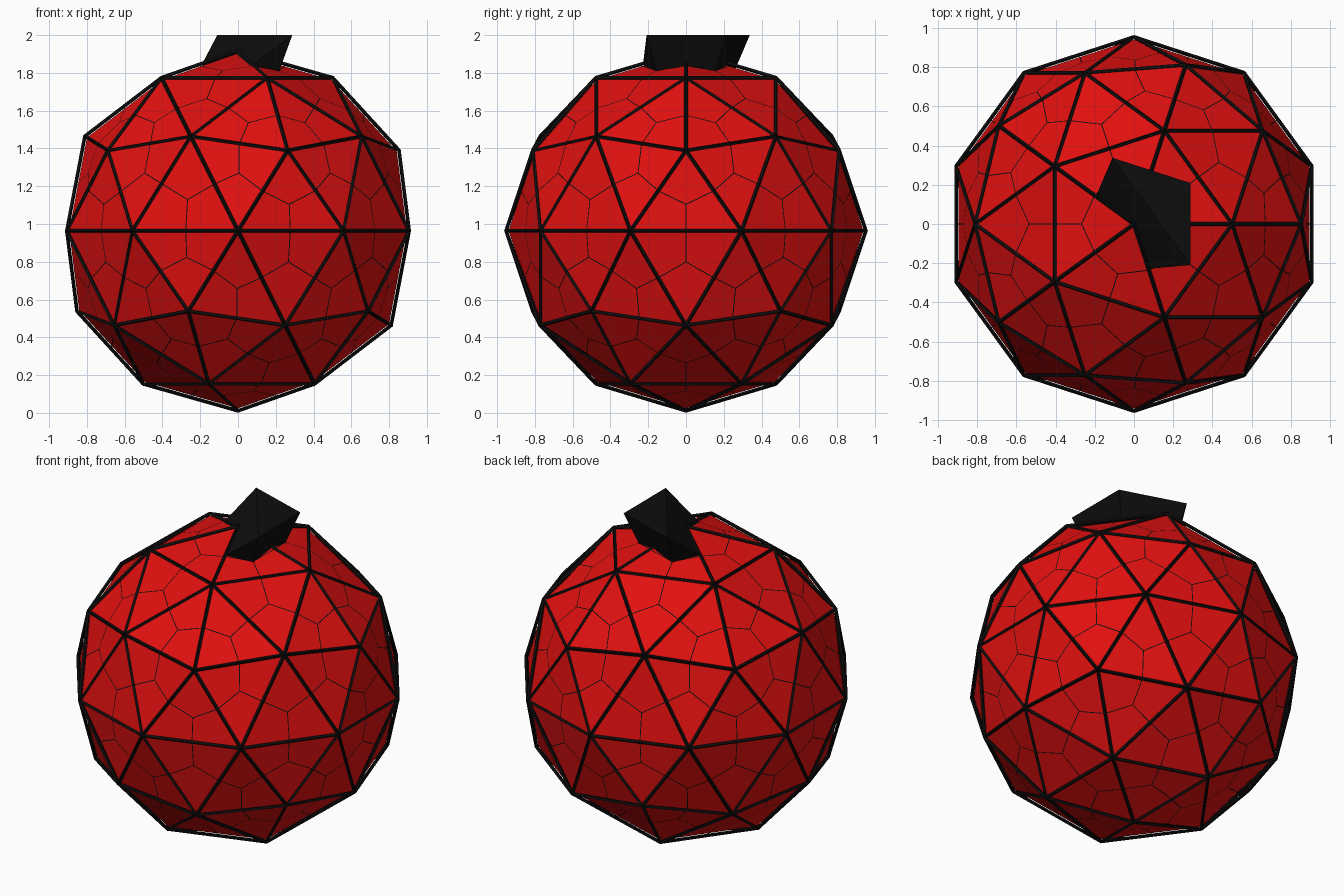
import bpy, bmesh, math
from mathutils import Vector

if "Cube" in bpy.data.objects:
    bpy.data.objects.remove(bpy.data.objects["Cube"])

CENTRE = Vector((0, 0, 0.964))
R_WIRE, R_BALL = 0.953, 0.940


def material(name, rgb):
    m = bpy.data.materials.new(name)
    m.diffuse_color = (*rgb, 1)
    m.use_nodes = True
    m.node_tree.nodes["Principled BSDF"].inputs["Base Color"].default_value = m.diffuse_color
    return m


RED = material("red", (0.75, 0.005, 0.005))
BLACK = material("black", (0.004, 0.004, 0.004))


def add_object(name, bm, mat):
    bmesh.ops.recalc_face_normals(bm, faces=bm.faces)
    mesh = bpy.data.meshes.new(name)
    bm.to_mesh(mesh)
    bm.free()
    mesh.materials.append(mat)
    ob = bpy.data.objects.new(name, mesh)
    bpy.context.collection.objects.link(ob)
    return ob


def ball(radius):
    bm = bmesh.new()
    bmesh.ops.create_icosphere(bm, subdivisions=2, radius=radius)
    bmesh.ops.translate(bm, verts=bm.verts, vec=CENTRE)
    return bm


# red faceted ball
add_object("ball", ball(R_BALL), RED)

# black frame running just outside the ball, along every edge
frame = add_object("frame", ball(R_WIRE), BLACK)
mod = frame.modifiers.new("bars", 'WIREFRAME')
mod.thickness = 0.02
mod.offset = 0
mod.use_even_offset = True

# hairline seams: a Y from each face centre to its edge middles
src, seams = ball(R_BALL), bmesh.new()
for f in src.faces:
    c = f.calc_center_median()
    f.normal_update()
    lift = f.normal * 0.002
    for e in f.edges:
        m = (e.verts[0].co + e.verts[1].co) / 2
        side = (m - c).cross(f.normal).normalized() * 0.0025
        seams.faces.new([seams.verts.new(p + lift)
                         for p in (c - side, m - side, m + side, c + side)])
src.free()
add_object("seams", seams, BLACK)


# black cap: flared block rising off-centre from the top of the ball
def polar(r, deg, z):
    a = math.radians(deg)
    return (r * math.cos(a), r * math.sin(a), z)


cap = bmesh.new()
points = [(0, 0, 1.912)]
points += [polar(0.355, d, 2.0) for d in (-36, 36, 108)]    # top corners
points += [polar(0.27, d, 1.81) for d in (-36, 36, 108)]    # foot corners
points += [polar(0.24, d, 1.84) for d in (-72, 144)]        # foot ends
for p in points:
    cap.verts.new(p)
bmesh.ops.convex_hull(cap, input=cap.verts)
add_object("cap", cap, BLACK)
